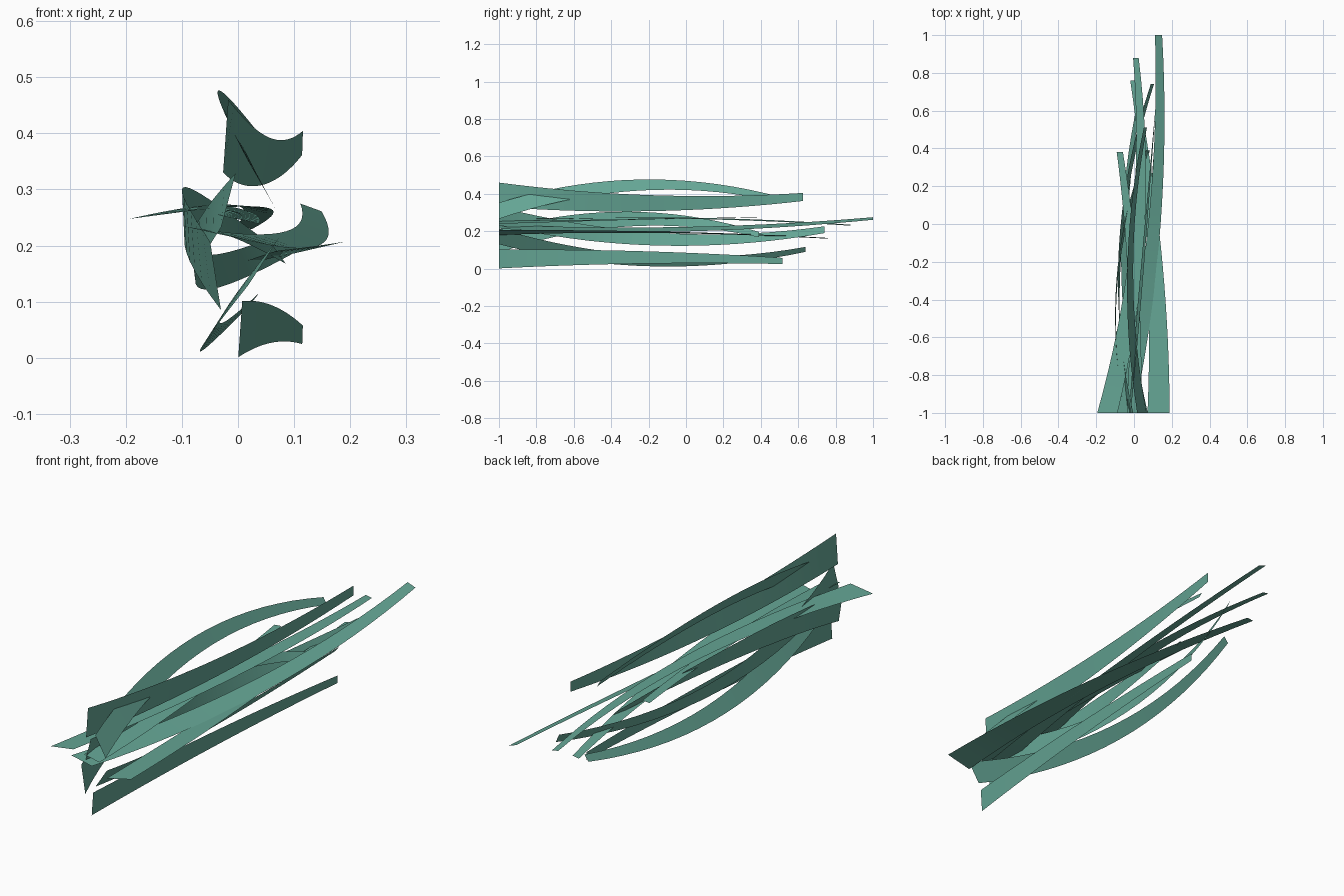
import bpy
from math import radians, sin, cos

if "Cube" in bpy.data.objects:
    bpy.data.objects.remove(bpy.data.objects["Cube"])

SEGMENTS = 18
START_Y = -1.0

mat = bpy.data.materials.new("strand_green")
mat.diffuse_color = (0.13, 0.38, 0.30, 1.0)
mat.use_nodes = True
mat.node_tree.nodes["Principled BSDF"].inputs["Base Color"].default_value = mat.diffuse_color


def quad(a, b, c, t):
    """Smooth curve through a (t=0), b (t=0.5) and c (t=1)."""
    return a * (1 - t) * (1 - 2 * t) + b * 4 * t * (1 - t) + c * t * (2 * t - 1)


def strand(name, end_y, start, mid, end, widths):
    """Tapered ribbon; each station is (x, z, cross-section angle)."""
    verts, faces = [], []
    for i in range(SEGMENTS + 1):
        t = i / SEGMENTS
        x, z, ang = (quad(a, b, c, t) for a, b, c in zip(start, mid, end))
        y = START_Y + (end_y - START_Y) * t
        h = (widths[0] * (1 - t) + widths[1] * t) / 2
        dx, dz = h * cos(radians(ang)), h * sin(radians(ang))
        verts += [(x - dx, y, z - dz), (x + dx, y, z + dz)]
        if i:
            k = 2 * i
            faces.append((k - 2, k - 1, k + 1, k))
    mesh = bpy.data.meshes.new(name)
    mesh.from_pydata(verts, [], faces)
    mesh.polygons.foreach_set("use_smooth", [True] * len(faces))
    mesh.materials.append(mat)
    obj = bpy.data.objects.new(name, mesh)
    bpy.context.collection.objects.link(obj)
    return obj


# upright ribbons at the top and bottom of the bundle
strand("top_strand", 0.625, (-0.022, 0.395, 86), (0.048, 0.350, 80), (0.115, 0.383, 88), (0.13, 0.043))
strand("bottom_strand", 0.515, (0.004, 0.051, 86), (0.06, 0.060, 88), (0.115, 0.041, 88), (0.10, 0.033))

# tilted ribbons that arch up or sag down
strand("upper_arch_strand", 0.51, (0.042, 0.309, 120), (-0.02, 0.447, 118), (0.06, 0.367, 120), (0.10, 0.033))
strand("lower_sag_strand", 0.64, (0.046, 0.172, 57), (-0.05, 0.040, 57), (0.028, 0.103, 52), (0.10, 0.033))
strand("middle_arch_strand", 0.39, (-0.04, 0.146, 99), (-0.09, 0.265, 95), (0.075, 0.182, 125), (0.123, 0.035))
strand("middle_sag_strand", 0.74, (-0.017, 0.281, 75), (-0.073, 0.157, 102), (0.097, 0.208, 115), (0.10, 0.040))

# nearly flat ribbons through the core
strand("longest_strand", 1.0, (-0.048, 0.224, -12), (0.108, 0.211, -20), (0.13, 0.268, -20), (0.10, 0.040))
strand("right_strand", 0.76, (0.13, 0.193, 13), (0.105, 0.194, 6), (-0.005, 0.162, 8), (0.12, 0.030))
strand("left_strand", 0.88, (-0.141, 0.255, 8), (0.02, 0.270, -5), (0.01, 0.232, -10), (0.108, 0.030))
strand("short_strand", 0.38, (0.0, 0.247, -12), (-0.005, 0.262, -4), (-0.075, 0.275, 5), (0.075, 0.033))
